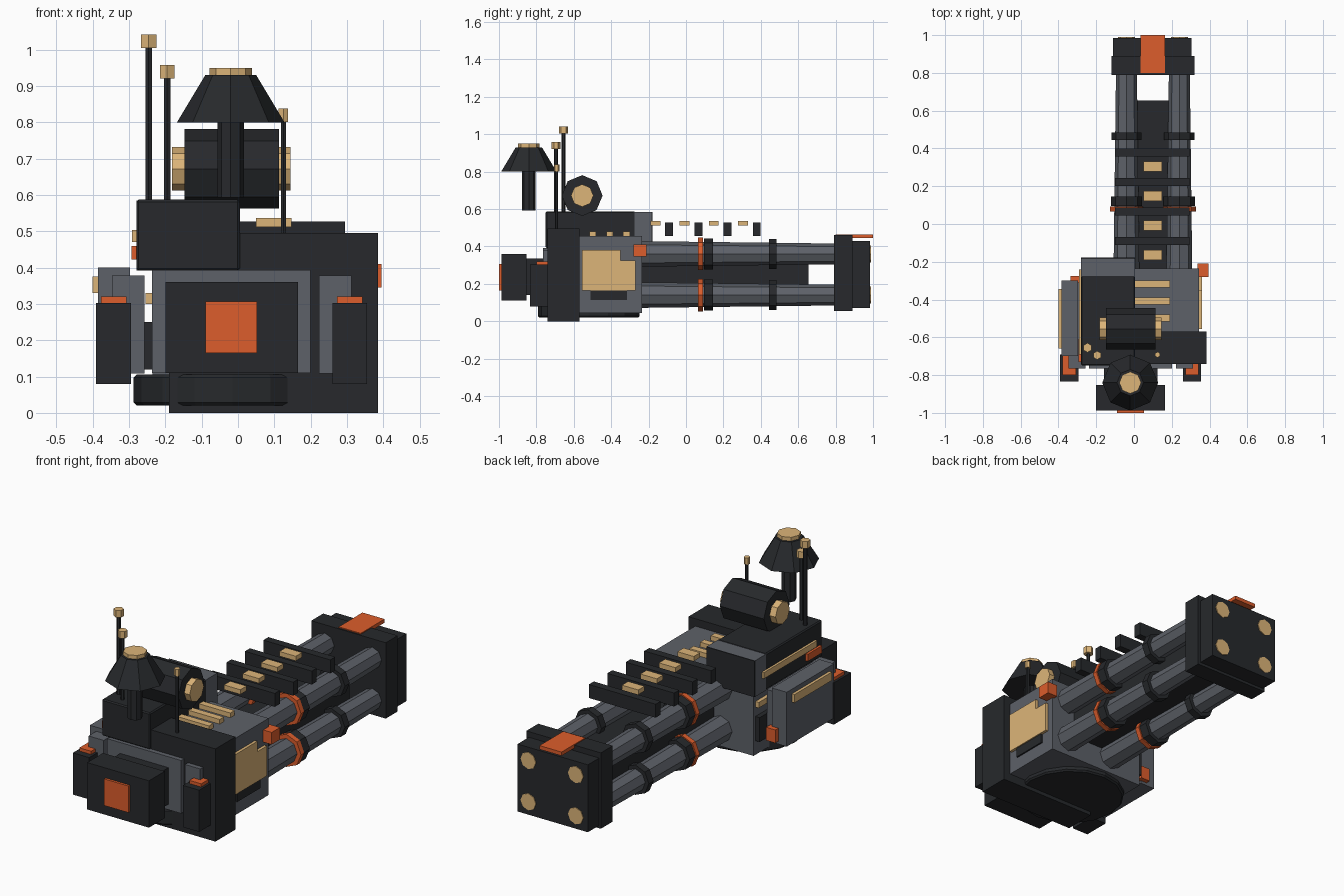
import bpy, math
from math import radians

if "Cube" in bpy.data.objects:
    bpy.data.objects.remove(bpy.data.objects["Cube"])


def material(name, rgb):
    m = bpy.data.materials.new(name)
    m.diffuse_color = (*rgb, 1)
    m.use_nodes = True
    m.node_tree.nodes["Principled BSDF"].inputs["Base Color"].default_value = m.diffuse_color
    return m


BLACK = material("black_metal", (0.02, 0.022, 0.025))
GREY = material("grey_steel", (0.11, 0.12, 0.14))
TAN = material("tan_brass", (0.72, 0.46, 0.19))
ORANGE = material("orange_paint", (0.72, 0.11, 0.025))


def finish(name, mat, bevel=0):
    ob = bpy.context.object
    ob.name = name
    ob.data.materials.append(mat)
    if bevel:
        mod = ob.modifiers.new("bevel", 'BEVEL')
        mod.width = bevel
        mod.segments = 1
    return ob


def box(name, mat, x, y, z, bevel=0):
    """Box from (min, max) pairs on each axis."""
    bpy.ops.mesh.primitive_cube_add(size=1, location=[sum(p) / 2 for p in (x, y, z)])
    bpy.context.object.scale = [p[1] - p[0] for p in (x, y, z)]
    bpy.ops.object.transform_apply(location=False, rotation=False, scale=True)
    return finish(name, mat, bevel)


def tube(name, mat, centre, span, r1, r2=None, axis='Z', sides=8, bevel=0):
    """Cylinder or cone running over span along axis; centre gives the other two coordinates."""
    i = 'XYZ'.index(axis)
    loc = list(centre)
    loc.insert(i, sum(span) / 2)
    rot = {'X': (0, radians(90), 0), 'Y': (radians(-90), 0, 0), 'Z': (0, 0, 0)}[axis]
    bpy.ops.mesh.primitive_cone_add(vertices=sides, radius1=r1, radius2=r1 if r2 is None else r2,
                                    depth=span[1] - span[0], location=loc, rotation=rot)
    return finish(name, mat, bevel)


# Barrel cluster with collars and muzzle discs
for bx in (-0.04, 0.24):
    for bz in (0.14, 0.36):
        c = (bx, bz)
        tube("barrel", GREY, c, (-0.3, 0.92), 0.069, 0.054, 'Y')
        tube("orange_collar", ORANGE, c, (0.065, 0.092), 0.087, axis='Y')
        tube("rear_collar", BLACK, c, (0.095, 0.145), 0.083, axis='Y')
        tube("fore_collar", BLACK, c, (0.445, 0.485), 0.08, axis='Y')
        tube("muzzle_disc", TAN, c, (0.97, 0.989), 0.045, axis='Y')
box("barrel_core", BLACK, (0.0, 0.2), (-0.3, 0.655), (0.17, 0.33))

# Muzzle block
box("muzzle_block", BLACK, (-0.12, 0.32), (0.79, 0.89), (0.055, 0.46))
box("muzzle_face", BLACK, (-0.11, 0.305), (0.88, 0.985), (0.07, 0.43))
box("muzzle_sight", ORANGE, (0.035, 0.165), (0.8, 1.0), (0.445, 0.465))

# Cooling fins and brass clips above the barrels
for i in range(4):
    y = -0.09 + i * 0.156
    box("cooling_fin", BLACK, (-0.1, 0.295), (y - 0.021, y + 0.021), (0.455, 0.527))
    box("fin_clip", TAN, (0.05, 0.147), (y - 0.1, y - 0.047), (0.512, 0.537))

# Main body, rear plate and round base pan
box("main_body", GREY, (-0.235, 0.345), (-0.6, -0.235), (0.045, 0.455))
box("rear_plate", BLACK, (-0.19, 0.385), (-0.74, -0.57), (0, 0.495))
tube("base_pan", BLACK, (-0.015, -0.52), (0.02, 0.105), 0.272, sides=16, bevel=0.008)
for y in (-0.318, -0.408, -0.498):
    box("top_slat", TAN, (0, 0.19), (y - 0.018, y + 0.018), (0.45, 0.48))

# Right side panel
box("side_panel", TAN, (0.34, 0.36), (-0.555, -0.35), (0.165, 0.38))
box("side_panel_step", TAN, (0.34, 0.36), (-0.35, -0.27), (0.165, 0.325))
box("side_slot", BLACK, (0.34, 0.353), (-0.51, -0.315), (0.115, 0.165))
box("side_lamp", ORANGE, (0.335, 0.395), (-0.28, -0.21), (0.345, 0.41))

# Left side fittings
box("left_slot", BLACK, (-0.26, -0.23), (-0.42, -0.25), (0.12, 0.25))
box("left_panel", TAN, (-0.255, -0.23), (-0.4, -0.25), (0.3, 0.33))

# Upper housing
box("upper_housing", BLACK, (-0.28, 0.005), (-0.75, -0.27), (0.392, 0.587), 0.006)
box("housing_nose", GREY, (-0.28, 0.005), (-0.28, -0.185), (0.392, 0.585))
box("nose_plate", BLACK, (-0.28, 0.005), (-0.186, -0.178), (0.392, 0.585))
box("housing_strip", TAN, (-0.292, -0.275), (-0.69, -0.24), (0.47, 0.503))
box("housing_lamp", ORANGE, (-0.293, -0.275), (-0.73, -0.61), (0.422, 0.46))

# Front assembly
box("front_frame", GREY, (-0.237, 0.2), (-0.765, -0.58), (0.11, 0.393))
box("front_neck", BLACK, (-0.16, 0.125), (-0.86, -0.76), (0.14, 0.335))
box("front_block", BLACK, (-0.2, 0.165), (-0.987, -0.853), (0.11, 0.36))
box("front_light", ORANGE, (-0.09, 0.052), (-1.0, -0.98), (0.165, 0.307))


def side_box(name, mat, near, far, y, z, sides=(-1, 1)):
    """Box repeated either side of the body centre line."""
    cx = -0.0175
    for s in sides:
        box(name, mat, sorted((cx + s * near, cx + s * far)), y, z)


# Mirrored posts and pods
side_box("front_post", GREY, 0.24, 0.33, (-0.765, -0.7), (0.108, 0.378))
side_box("pod_end", BLACK, 0.277, 0.373, (-0.835, -0.69), (0.08, 0.303))
side_box("pod_lamp", ORANGE, 0.29, 0.36, (-0.8, -0.692), (0.3, 0.32))

# Long left pod
box("left_pod", GREY, (-0.385, -0.297), (-0.7, -0.3), (0.11, 0.4))
box("left_pod_inner", GREY, (-0.315, -0.26), (-0.72, -0.31), (0.11, 0.378))
box("left_pod_strip", TAN, (-0.4, -0.38), (-0.66, -0.345), (0.33, 0.375))
box("left_pod_lamp", ORANGE, (-0.335, -0.28), (-0.31, -0.275), (0.125, 0.195))

# Drum on the housing
tube("drum", BLACK, (-0.555, 0.672), (-0.147, 0.113), 0.109, axis='X')
tube("drum_axle", TAN, (-0.555, 0.672), (-0.182, 0.145), 0.06, axis='X')

# Vent hood on its stem
tube("vent_stem", BLACK, (-0.02, -0.84), (0.593, 0.82), 0.036)
tube("vent_hood", BLACK, (-0.02, -0.84), (0.8, 0.93), 0.148, 0.07)
tube("vent_cap", TAN, (-0.02, -0.84), (0.925, 0.95), 0.058)

# Aerials with brass tips: x, y, base, tip, rod radius, tip radius
for x, y, z0, z1, r, rt in ((-0.246, -0.655, 0.57, 1.042, 0.01, 0.025),
                            (-0.195, -0.695, 0.57, 0.958, 0.01, 0.023),
                            (0.125, -0.692, 0.48, 0.838, 0.008, 0.015)):
    tube("aerial_rod", BLACK, (x, y), (z0, z1 - 0.035), r, sides=6)
    tube("aerial_tip", TAN, (x, y), (z1 - 0.037, z1), rt, sides=6)
